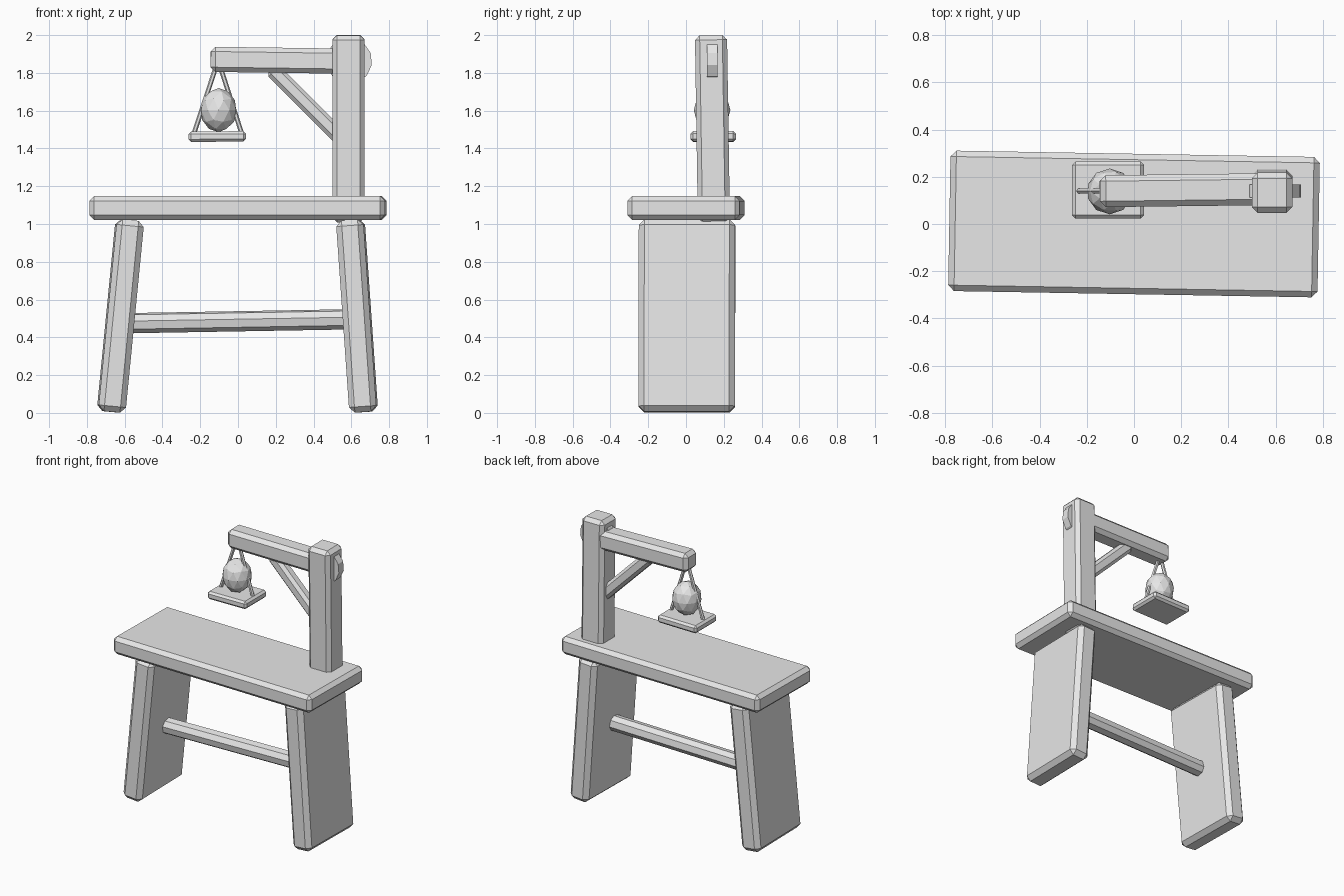
import bpy
import bmesh
from math import radians
from mathutils import Vector

if "Cube" in bpy.data.objects:
    bpy.data.objects.remove(bpy.data.objects["Cube"], do_unlink=True)

grey = bpy.data.materials.new("plain grey")
grey.use_nodes = True
grey.diffuse_color = (0.8, 0.8, 0.8, 1)
grey.node_tree.nodes["Principled BSDF"].inputs["Base Color"].default_value = (0.8, 0.8, 0.8, 1)


def add_object(name, bm, loc, rot=(0, 0, 0)):
    mesh = bpy.data.meshes.new(name)
    bm.to_mesh(mesh)
    bm.free()
    mesh.materials.append(grey)
    obj = bpy.data.objects.new(name, mesh)
    obj.location = loc
    obj.rotation_euler = [radians(a) for a in rot]
    bpy.context.collection.objects.link(obj)
    return obj


def beam(name, size, loc, rot=(0, 0, 0), chamfer=0.025):
    """Box with a single flat chamfer on every edge."""
    bm = bmesh.new()
    bmesh.ops.create_cube(bm, size=1)
    bmesh.ops.scale(bm, vec=size, verts=bm.verts)
    obj = add_object(name, bm, loc, rot)
    mod = obj.modifiers.new("chamfer", 'BEVEL')
    mod.width = chamfer
    mod.segments = 1
    mod.limit_method = 'NONE'
    return obj


def cylinder(name, radius, depth, sides, loc, rot):
    bm = bmesh.new()
    bmesh.ops.create_cone(bm, cap_ends=True, segments=sides,
                          radius1=radius, radius2=radius, depth=depth)
    return add_object(name, bm, loc, rot)


def rod(name, start, end, radius):
    """Thin six-sided rod between two points."""
    a, b = Vector(start), Vector(end)
    obj = cylinder(name, radius, (b - a).length, 6, (a + b) / 2, (0, 0, 0))
    obj.rotation_euler = (b - a).to_track_quat('Z', 'Y').to_euler()


# Bench: slab top, two splayed plank legs and a stretcher
beam("bench_top", (1.565, 0.595, 0.125), (0, 0, 1.085), (0, 0, -1))
beam("right_leg", (0.145, 0.51, 1.02), (-0.622, 0.005, 0.513), (0, 5.6, 1), 0.03)
beam("left_leg", (0.145, 0.51, 1.02), (0.63, 0.005, 0.513), (0, -4, -1), 0.03)
beam("stretcher", (1.2, 0.1, 0.1), (0, 0, 0.485), (12, -1, 0), 0.028)

# Post with a hinge disc let into its head
beam("post", (0.172, 0.17, 0.99), (0.585, 0.14, 1.505), (0.9, 0, 0))
cylinder("hinge_disc", 0.122, 0.055, 12, (0.588, 0.14, 1.863), (90, 10, 0))

# Overhanging arm and its diagonal brace
beam("arm", (0.7, 0.135, 0.133), (0.205, 0.143, 1.867), (0, 0.8, 0.7))
beam("brace", (0.52, 0.08, 0.083), (0.36, 0.14, 1.64), (0, 45, 0), 0.02)

# Hanging tray on two rods
beam("tray", (0.305, 0.24, 0.055), (-0.11, 0.144, 1.463), (0, -0.5, 0), 0.014)
for side, name in ((-1, "right_rod"), (1, "left_rod")):
    rod(name, (-0.105 + side * 0.012, 0.14, 1.83),
        (-0.107 + side * 0.128, 0.14, 1.475), 0.0125)

# Faceted stone resting on the tray
bm = bmesh.new()
bmesh.ops.create_icosphere(bm, subdivisions=2, radius=0.1)
bmesh.ops.scale(bm, vec=(0.97, 0.97, 1.17), verts=bm.verts)
add_object("stone", bm, (-0.103, 0.138, 1.603))
